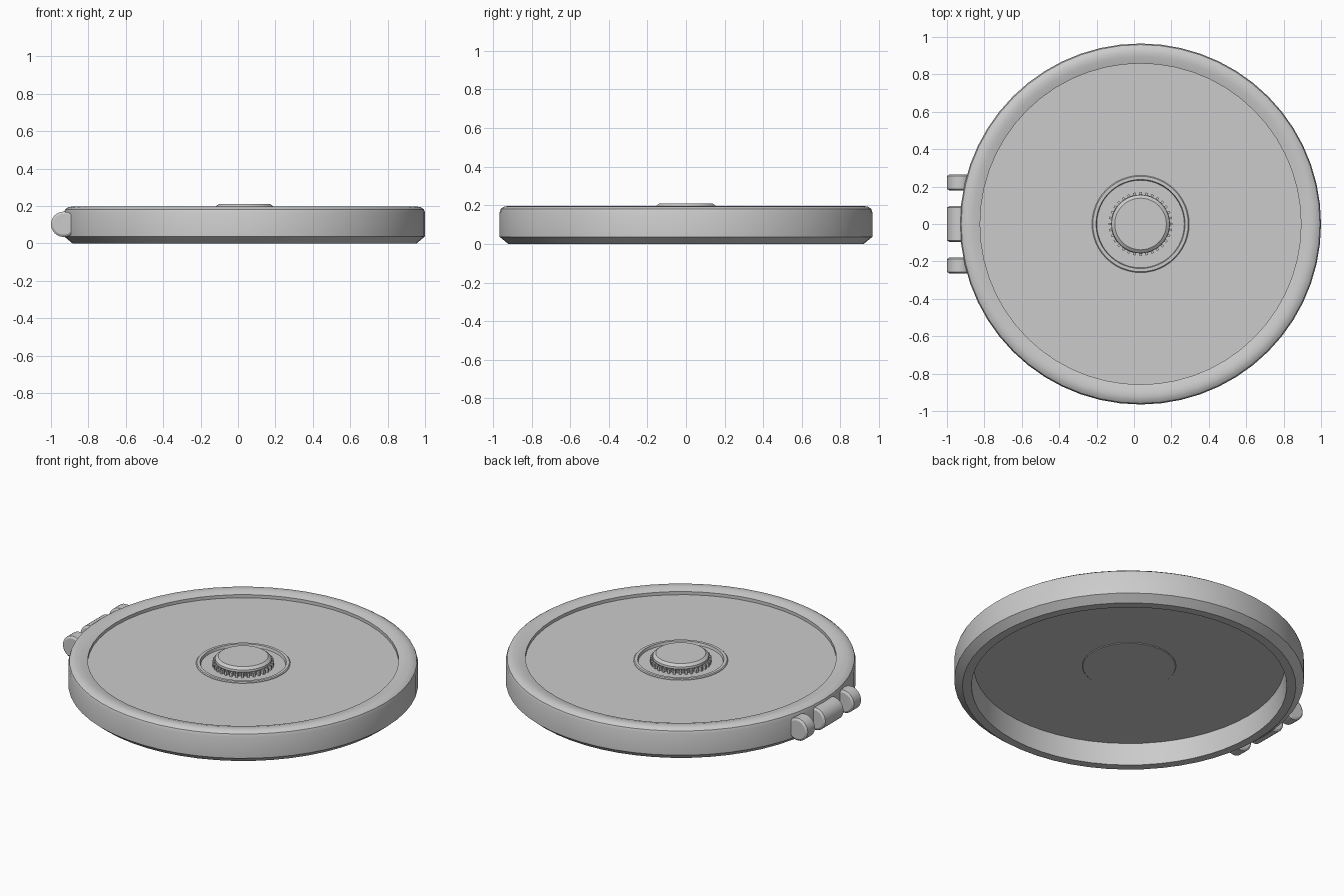
import bpy, bmesh
from math import cos, sin, pi, radians
from mathutils import Matrix, Vector

if "Cube" in bpy.data.objects:
    bpy.data.objects.remove(bpy.data.objects["Cube"])

CX = 0.035  # centre of the round body (hinge sticks out on -x)


def lathe(name, profile, n, loc, axis='Z', closed=False, angle=30):
    """Spin an (r, z) profile around z; r = 0 points become poles."""
    bm = bmesh.new()
    rings = []
    for r, z in profile:
        if r == 0:
            rings.append([bm.verts.new((0, 0, z))] * n)
        else:
            rings.append([bm.verts.new((r * cos(2 * pi * i / n), r * sin(2 * pi * i / n), z))
                          for i in range(n)])
    pairs = list(zip(rings, rings[1:]))
    if closed:
        pairs.append((rings[-1], rings[0]))
    for a, b in pairs:
        for i in range(n):
            j = (i + 1) % n
            vs = list(dict.fromkeys((a[i], a[j], b[j], b[i])))
            bm.faces.new(vs)
    if axis == 'Y':
        bm.transform(Matrix.Rotation(radians(90), 4, 'X'))
    return finish(name, bm, loc, angle)


def finish(name, bm, loc, angle=30):
    bmesh.ops.recalc_face_normals(bm, faces=bm.faces)
    me = bpy.data.meshes.new(name)
    bm.to_mesh(me)
    bm.free()
    ob = bpy.data.objects.new(name, me)
    ob.location = loc
    bpy.context.collection.objects.link(ob)
    bpy.ops.object.select_all(action='DESELECT')
    ob.select_set(True)
    bpy.context.view_layer.objects.active = ob
    bpy.ops.object.shade_smooth_by_angle(angle=radians(angle))
    return ob


# outer rim
lathe("rim", [(0.87, 0.0), (0.92, 0.0), (0.965, 0.037), (0.965, 0.165), (0.959, 0.182),
              (0.943, 0.193), (0.92, 0.197), (0.895, 0.195), (0.858, 0.184), (0.858, 0.125)],
      56, (CX, 0, 0), closed=True)

# thin panel filling the rim
lathe("panel", [(0.24, 0.13), (0.864, 0.13), (0.864, 0.165), (0.24, 0.165)],
      56, (CX, 0, 0), closed=True)

# raised collar around the knob, with a sunken floor, passing through the panel
lathe("knob_collar", [(0, 0.126), (0.255, 0.126), (0.26, 0.131), (0.26, 0.168), (0.255, 0.173),
                      (0.238, 0.173), (0.234, 0.157), (0, 0.157)],
      48, (CX, 0, 0))

# central knob
lathe("knob", [(0, 0.15), (0.145, 0.15), (0.15, 0.175), (0.157, 0.185), (0.155, 0.197),
               (0.138, 0.21), (0, 0.21)], 48, (CX, 0, 0))

# grip teeth around the knob base
bm = bmesh.new()
for k in range(32):
    m = (Matrix.Rotation(2 * pi * k / 32, 4, 'Z') @ Matrix.Translation((0.156, 0, 0.168))
         @ Matrix.Diagonal((0.028, 0.013, 0.026, 1)))
    bmesh.ops.create_cube(bm, size=1, matrix=m)
finish("knob_teeth", bm, (CX, 0, 0))


# hinge knuckles along y
def knuckle(name, y, half):
    b = 0.008
    lathe(name, [(0, -half), (0.056, -half), (0.068, -half + b),
                 (0.068, half - b), (0.056, half), (0, half)],
          24, (-0.932, y, 0.102), axis='Y')


knuckle("hinge_middle", 0, 0.095)
for s, n in ((1, "back"), (-1, "front")):
    knuckle("hinge_" + n, s * 0.222, 0.042)
